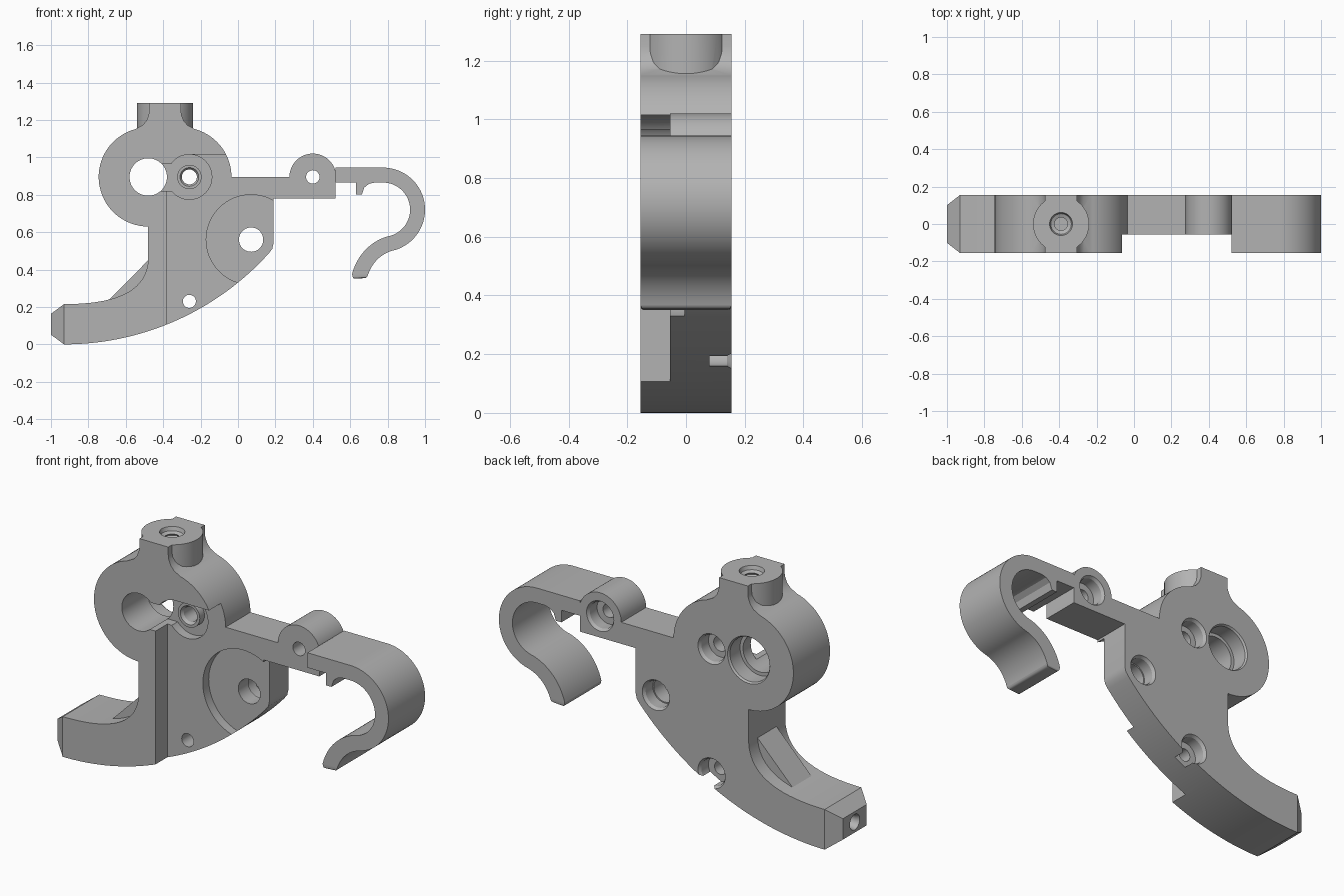
import bpy, bmesh, math
from mathutils import Vector
from mathutils.geometry import interpolate_bezier

if "Cube" in bpy.data.objects:
    bpy.data.objects.remove(bpy.data.objects["Cube"])

GREY = (0.45, 0.45, 0.45, 1)
mat = bpy.data.materials.new("plain grey")
mat.use_nodes = True
mat.diffuse_color = GREY
mat.node_tree.nodes["Principled BSDF"].inputs["Base Color"].default_value = GREY

HALF = 0.155      # half thickness of the part
STEP = -0.055     # front level of the recessed area
FLOOR = -0.005    # floor of the round pockets


def finish(bm, name):
    bmesh.ops.recalc_face_normals(bm, faces=bm.faces)
    me = bpy.data.meshes.new(name)
    bm.to_mesh(me)
    bm.free()
    me.materials.append(mat)
    ob = bpy.data.objects.new(name, me)
    bpy.context.collection.objects.link(ob)
    return ob


def arc(cx, cz, r, a, b, n=32):
    angles = [math.radians(a + (b - a) * i / n) for i in range(n + 1)]
    return [(cx + r * math.cos(t), cz + r * math.sin(t)) for t in angles]


def bezier(*pts):
    return [(p.x, p.y) for p in interpolate_bezier(*[Vector((x, z, 0)) for x, z in pts], 20)]


def slab(profile, y0, y1):
    """Extrude an x-z profile between two depths."""
    bm = bmesh.new()
    face = bm.faces.new([bm.verts.new((x, y0, z)) for x, z in profile])
    ext = bmesh.ops.extrude_face_region(bm, geom=[face])["geom"]
    bmesh.ops.translate(bm, verts=[v for v in ext if isinstance(v, bmesh.types.BMVert)],
                        vec=(0, y1 - y0, 0))
    return bm


def box(x0, x1, z0, z1, y0, y1):
    return slab([(x0, z0), (x1, z0), (x1, z1), (x0, z1)], y0, y1)


def turned(axis, centre, steps, n=40):
    """Solid of revolution from (position along axis, radius) steps."""
    bm = bmesh.new()
    k = "xyz".index(axis)
    rings = []
    for pos, r in steps:
        ring = []
        for i in range(n):
            t = math.tau * i / n
            co = list(centre)
            co[k] = pos
            co[(k + 1) % 3] += r * math.cos(t)
            co[(k + 2) % 3] += r * math.sin(t)
            ring.append(bm.verts.new(co))
        rings.append(ring)
    for a, b in zip(rings, rings[1:]):
        for i in range(n):
            j = (i + 1) % n
            bm.faces.new((a[i], a[j], b[j], b[i]))
    bm.faces.new(rings[0])
    bm.faces.new(rings[-1])
    return bm


def combine(target, bm, operation="DIFFERENCE"):
    tool = finish(bm, "tool")
    mod = target.modifiers.new("shape", "BOOLEAN")
    mod.operation, mod.solver, mod.object = operation, "EXACT", tool
    bpy.context.view_layer.objects.active = target
    bpy.ops.object.modifier_apply(modifier=mod.name)
    bpy.data.objects.remove(tool)


# Body outline: curved underside, arm with lug, round head, neck, lever
sweep = [(x, 1.475 - math.sqrt(1.475 ** 2 - (x + 0.93) ** 2))
         for x in [-0.93 + 1.095 * i / 40 for i in range(41)]]
neck = [(-0.27, 1.172), (-0.29, 1.195), (-0.302, 1.225), (-0.305, 1.25), (-0.305, 1.29)]
outline = sweep + [(0.183, 0.51), (0.19, 0.54), (0.19, 0.78), (0.52, 0.78)]
outline += arc(0.4, 0.895, 0.125, 16, 180)
outline += arc(-0.3, 0.895, 0.265, 0, 75)
outline += neck + [(-0.78 - x, z) for x, z in reversed(neck)]
outline += arc(-0.48, 0.895, 0.265, 105, 270)
outline += bezier((-0.48, 0.45), (-0.49, 0.3), (-0.62, 0.215), (-0.93, 0.215))
bm = slab(outline, -HALF, HALF)

# Tapered tip of the lever
end = next(f for f in bm.faces if all(abs(v.co.x + 0.93) < 1e-4 for v in f.verts))
tip = bmesh.ops.extrude_discrete_faces(bm, faces=[end])["faces"][0]
for v in tip.verts:
    v.co = (-1, v.co.y * 0.65, 0.1075 + (v.co.z - 0.1075) * 0.52)
body = finish(bm, "lever_body")

# Round neck boss and the rib inside the lever bend
combine(body, turned("z", (-0.39, 0, 0), [(1.08, 0.15), (1.29, 0.15)]), "UNION")
combine(body, slab([(-0.47, 0.46), (-0.48, 0.45), (-0.69, 0.237), (-0.67, 0.15), (-0.45, 0.2)],
                   -0.08, 0.08), "UNION")

# Stepped front recess and round pockets
recess = [(-0.38, -0.1), (0.6, -0.1), (0.6, 1.1), (0.1, 1.1), (0.1, 1.015)]
recess += arc(-0.26, 0.895, 0.12, 90, 180, 16)
combine(body, slab(recess, -0.3, STEP))
for x, z, r in [(0.07, 0.56, 0.24), (-0.26, 0.895, 0.12)]:
    combine(body, turned("y", (x, 0, z), [(-0.3, r), (FLOOR, r)], 64))

# Spigot in the small pocket
combine(body, turned("y", (-0.26, 0, 0.895), [(-0.045, 0.065), (0.03, 0.065)]), "UNION")

# Main bore with a passage to the pocket
combine(body, turned("y", (-0.48, 0, 0.895),
                     [(-0.3, 0.1), (0.06, 0.1), (0.06, 0.118), (0.145, 0.118), (0.165, 0.132)], 64))
combine(body, box(-0.43, -0.34, 0.82, 0.965, -0.3, FLOOR))

# Screw holes, counterbored from the back
for x, z, r in [(-0.26, 0.895, 0.04), (0.07, 0.56, 0.065), (-0.26, 0.23, 0.035), (0.4, 0.895, 0.036)]:
    combine(body, turned("y", (x, 0, z),
                         [(-0.3, r), (0.08, r), (0.08, 0.071), (0.14, 0.071), (0.165, 0.087)]))
combine(body, turned("y", (-0.26, 0, 0.895), [(-0.06, 0.06), (-0.03, 0.04)]))

# Threaded hole in the neck and hole in the lever tip
thread = [(1.3, 0.065), (1.27, 0.055)]
for i in range(7):
    thread += [(1.262 - i * 0.03, 0.035), (1.247 - i * 0.03, 0.052)]
combine(body, turned("z", (-0.39, 0, 0), thread))
combine(body, turned("x", (0, 0, 0.1075), [(-1.01, 0.045), (-0.98, 0.035), (-0.8, 0.035)]))

# Hook with its small lip
curl = [(0.52, 0.945)] + arc(0.775, 0.72, 0.225, 90, -75, 40)
curl += bezier((0.833, 0.503), (0.76, 0.485), (0.71, 0.43), (0.69, 0.355))[1:]
curl += [(0.615, 0.35)]
curl += bezier((0.61, 0.375), (0.63, 0.46), (0.70, 0.555), (0.8125, 0.58))[:-1]
curl += arc(0.775, 0.72, 0.145, -75, 90, 40)
curl += [(0.73, 0.865), (0.70, 0.858), (0.675, 0.838), (0.662, 0.80), (0.63, 0.80), (0.63, 0.865),
         (0.52, 0.865)]
bm = slab(curl, -HALF, HALF)
low = [e for e in bm.edges if all(v.co.z < 0.36 for v in e.verts)]
bmesh.ops.bevel(bm, geom=low, offset=0.012, segments=3, affect="EDGES", profile=0.5)
hook = finish(bm, "hook")

for ob in (body, hook):
    bpy.ops.object.select_all(action="DESELECT")
    ob.select_set(True)
    bpy.context.view_layer.objects.active = ob
    bpy.ops.object.shade_smooth_by_angle(angle=math.radians(25))
